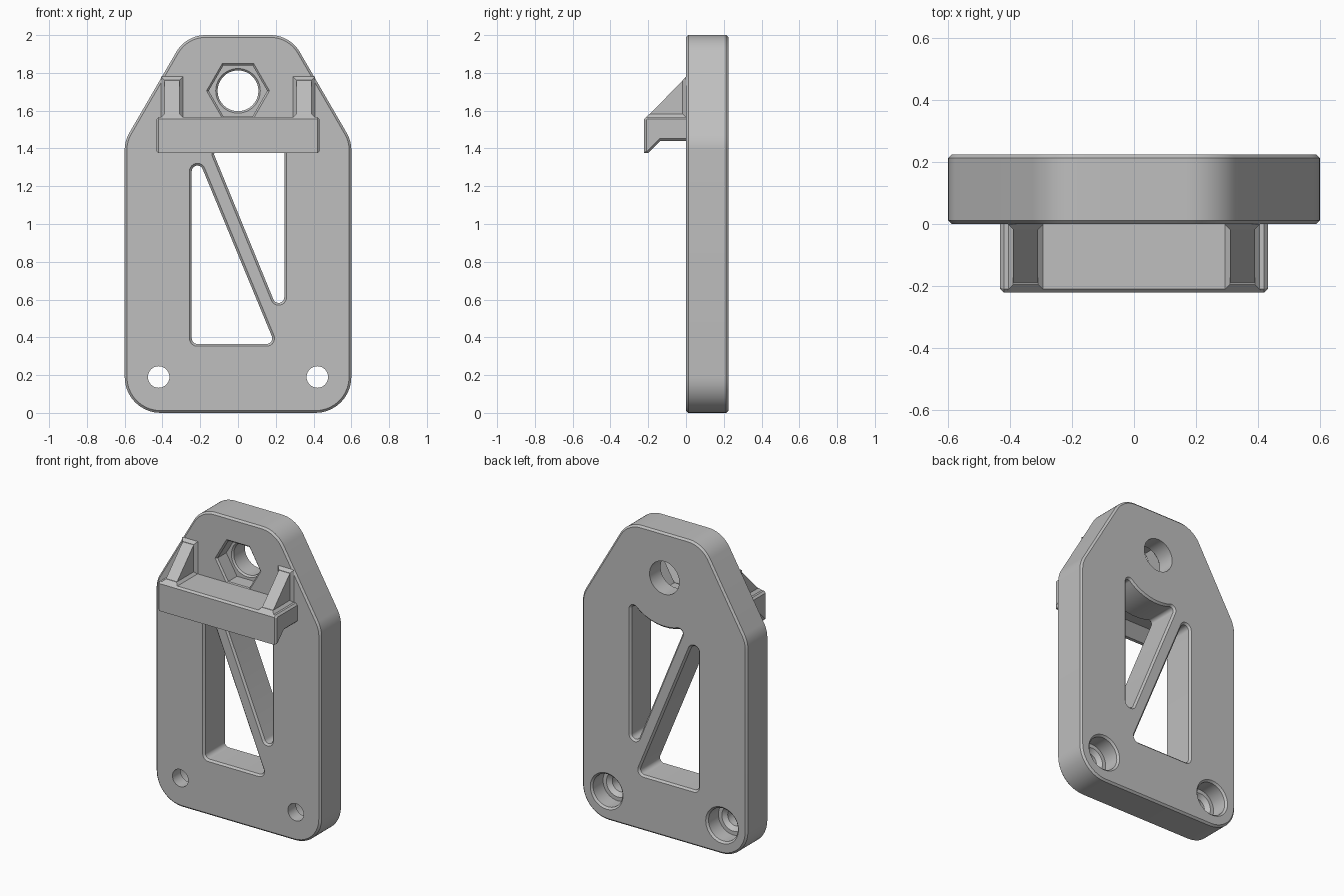
import bpy, bmesh, math
from mathutils import Vector

if "Cube" in bpy.data.objects:
    bpy.data.objects.remove(bpy.data.objects["Cube"], do_unlink=True)

DEPTH = 0.225      # plate thickness
EDGE = 0.012       # chamfer on edges

grey = bpy.data.materials.new("plain grey")
grey.use_nodes = True
COLOUR = (0.52, 0.52, 0.52, 1)
grey.diffuse_color = COLOUR
grey.node_tree.nodes["Principled BSDF"].inputs["Base Color"].default_value = COLOUR


def fillet(corners, steps=10):
    """Round the corners (x, y, radius) of a polygon."""
    out = []
    for i, (x, y, r) in enumerate(corners):
        p = Vector((x, y))
        if r == 0:
            out.append(p)
            continue
        a = (Vector(corners[i - 1][:2]) - p).normalized()
        b = (Vector(corners[(i + 1) % len(corners)][:2]) - p).normalized()
        half = a.angle(b) / 2
        centre = p + (a + b).normalized() * r / math.sin(half)
        start = p + a * r / math.tan(half) - centre
        end = p + b * r / math.tan(half) - centre
        sweep = math.pi - 2 * half
        for k in range(steps + 1):
            t = k / steps
            out.append(centre + (start * math.sin((1 - t) * sweep)
                                 + end * math.sin(t * sweep)) / math.sin(sweep))
    return out


def circle(x, z, r, n=48):
    return [Vector((x + r * math.cos(k * math.tau / n),
                    z + r * math.sin(k * math.tau / n))) for k in range(n)]


def box(u0, u1, v0, v1):
    return [Vector(p) for p in ((u0, v0), (u1, v0), (u1, v1), (u0, v1))]


def grow(loop, d):
    """Offset a loop outwards by d with mitred corners."""
    n = len(loop)
    area = sum(loop[i - 1].cross(loop[i]) for i in range(n))
    sign = 1 if area > 0 else -1
    out = []
    for i, p in enumerate(loop):
        e1 = (p - loop[i - 1]).normalized()
        e2 = (loop[(i + 1) % n] - p).normalized()
        n1 = Vector((e1.y, -e1.x)) * sign
        n2 = Vector((e2.y, -e2.x)) * sign
        out.append(p + (n1 + n2) * d / (1 + n1.dot(n2)))
    return out


def loft(name, loop, rings, axis="Y"):
    """Stack copies of a loop along an axis; rings are (position, offset)."""
    place = {"X": lambda u, v, w: (w, u, v),
             "Y": lambda u, v, w: (u, w, v),
             "Z": lambda u, v, w: (u, v, w)}[axis]
    bm = bmesh.new()
    layers = [[bm.verts.new(place(p.x, p.y, w)) for p in grow(loop, d)]
              for w, d in rings]
    n = len(loop)
    for low, high in zip(layers, layers[1:]):
        for i in range(n):
            j = (i + 1) % n
            bm.faces.new((low[i], low[j], high[j], high[i]))
    bm.faces.new(layers[0])
    bm.faces.new(layers[-1])
    bmesh.ops.recalc_face_normals(bm, faces=bm.faces)
    mesh = bpy.data.meshes.new(name)
    bm.to_mesh(mesh)
    bm.free()
    mesh.materials.append(grey)
    ob = bpy.data.objects.new(name, mesh)
    bpy.context.collection.objects.link(ob)
    return ob


def select(ob):
    bpy.ops.object.select_all(action="DESELECT")
    ob.select_set(True)
    bpy.context.view_layer.objects.active = ob


def cut(target, cutter):
    select(target)
    mod = target.modifiers.new("cut", "BOOLEAN")
    mod.operation = "DIFFERENCE"
    mod.solver = "EXACT"
    mod.object = cutter
    bpy.ops.object.modifier_apply(modifier=mod.name)
    bpy.data.objects.remove(cutter, do_unlink=True)


# Back plate with rounded corners and chamfered rims
outline = fillet([(-0.6, 0, 0.19), (0.6, 0, 0.19), (0.6, 1.44, 0.18),
                  (0.275, 2, 0.18), (-0.275, 2, 0.18), (-0.6, 1.44, 0.18)])
plate = loft("back_plate", outline,
             [(0, -EDGE), (EDGE, 0), (DEPTH - EDGE, 0), (DEPTH, -EDGE)])

# Two windows separated by a diagonal brace
HUB = 1.705
through = [(-0.01, EDGE + 0.01), (EDGE, 0),
           (DEPTH - EDGE, 0), (DEPTH + 0.01, EDGE + 0.01)]
lower_window = fillet([(-0.245, 0.365, 0.03), (0.196, 0.365, 0.03),
                       (-0.245, 1.43, 0.03)])
arc = []
for deg in (-42, -55, -63, -71, -79, -87, -95, -103, -115.7):
    a = math.radians(deg)
    arc.append((0.33 * math.cos(a), HUB + 0.33 * math.sin(a),
                0.022 if deg in (-42, -115.7) else 0))
upper_window = fillet([(0.245, 0.46, 0.03)] + arc)
cut(plate, loft("lower_window_cutter", lower_window, through))
cut(plate, loft("upper_window_cutter", upper_window, through))

# Hexagonal nut pocket and its bolt hole
POCKET = 0.1
cut(plate, loft("nut_cutter", circle(0, HUB, 0.155, 6),
                [(-0.01, 0.02), (0.01, 0), (POCKET, 0)]))
cut(plate, loft("bolt_cutter", circle(0, HUB, 0.108),
                [(POCKET - 0.006, 0.016), (POCKET + 0.01, 0), (DEPTH + 0.05, 0)]))

# Screw holes, counterbored from the back
for x in (-0.42, 0.42):
    cut(plate, loft("screw_cutter", circle(x, 0.19, 0.057),
                    [(-0.05, 0), (0.085, 0), (0.11, 0.025), (0.11, 0.05),
                     (DEPTH - EDGE, 0.05), (DEPTH + 0.01, 0.072)]))

# Shelf with a lip, extruded sideways
TOP = 1.567
profile = [Vector(p) for p in ((0, 1.44), (-0.135, 1.44), (-0.2, 1.375),
                               (-0.222, 1.375), (-0.222, TOP - EDGE),
                               (-0.222 + EDGE, TOP), (0, TOP))]
shelf = loft("shelf", profile,
             [(-0.432, -EDGE), (-0.432 + EDGE, 0), (0.432 - EDGE, 0), (0.432, -EDGE)],
             axis="X")
for v in shelf.data.vertices:      # keep the back flush with the plate
    if v.co.y > -0.05:
        v.co.y = 0

# Gussets, with chamfered feet on the plate and the shelf
wedge = [Vector(p) for p in ((0.005, 1.56), (-0.213, 1.56), (0, 1.778), (0.005, 1.778))]
parts = [plate, shelf]
for side, s in (("right", -1), ("left", 1)):
    x0, x1 = sorted((s * 0.31, s * 0.39))
    parts.append(loft(side + "_gusset", wedge, [(x0, 0), (x1, 0)], axis="X"))
    parts.append(loft(side + "_gusset_plate_foot",
                      box(x0 - 0.018, x1 + 0.018, 1.55, 1.78),
                      [(0, 0), (-0.018, -0.018)]))
    parts.append(loft(side + "_gusset_shelf_foot",
                      box(x0 - 0.018, x1 + 0.018, -0.213, 0),
                      [(TOP - 0.002, 0), (TOP + 0.016, -0.018)], axis="Z"))

for ob in parts:
    select(ob)
    bpy.ops.object.shade_smooth_by_angle(angle=math.radians(30))
